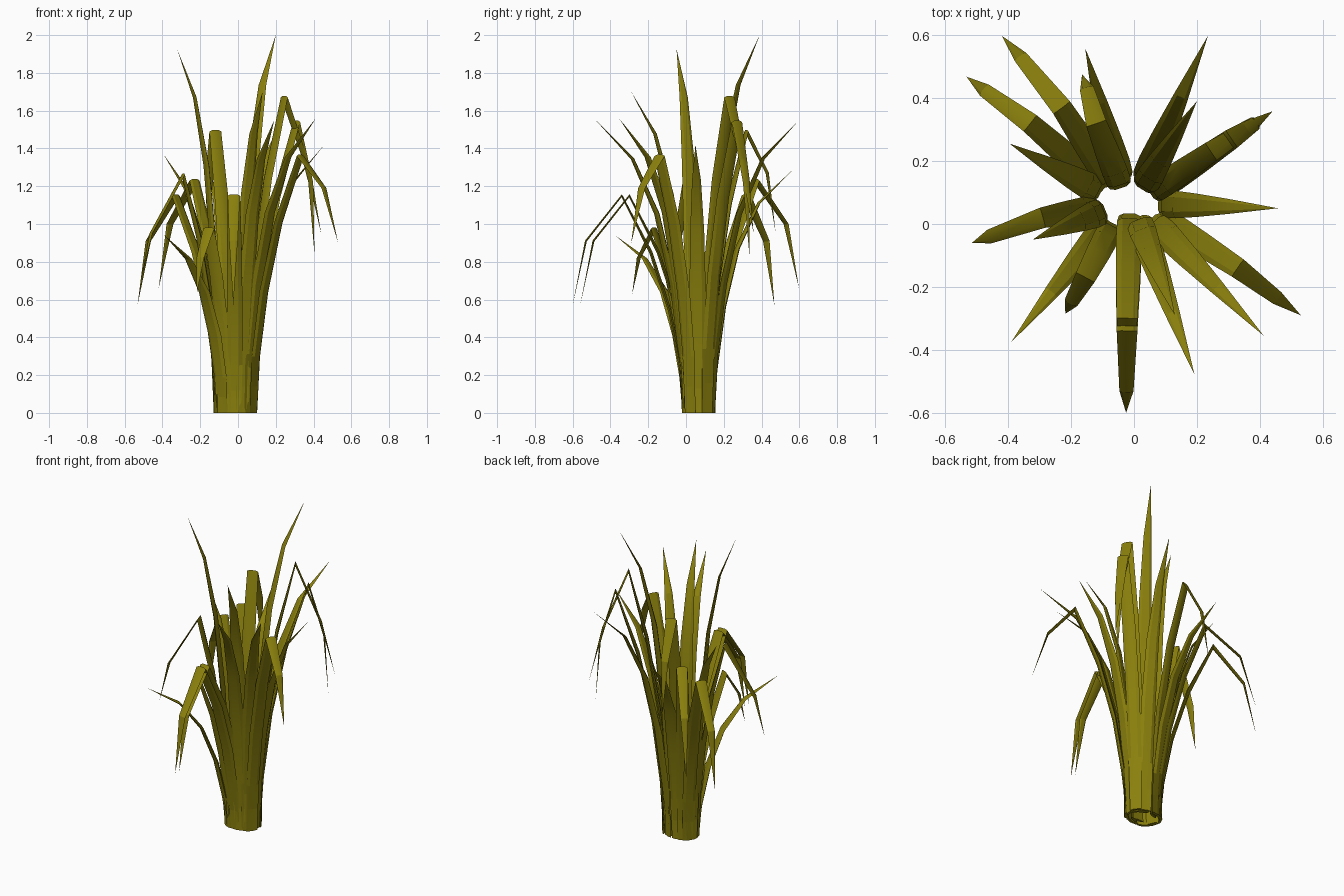
import bpy, bmesh, math
from mathutils import Vector

if "Cube" in bpy.data.objects:
    bpy.data.objects.remove(bpy.data.objects["Cube"])

mat = bpy.data.materials.new("olive green")
mat.diffuse_color = (0.255, 0.215, 0.004, 1)
mat.use_nodes = True
mat.node_tree.nodes["Principled BSDF"].inputs["Base Color"].default_value = mat.diffuse_color
CENTRE = Vector((-0.013, 0.066, 0))


def base_point(toward, r):
    d = (Vector((toward[0], toward[1], 0)) - CENTRE).normalized() * r
    return CENTRE + Vector((d.x * 1.3, d.y, 0))


def make_blade(name, path, widths, side):
    """Loft a flattened six-sided section along the path, closing to a point."""
    bm = bmesh.new()
    rings = []
    for i, (p, w) in enumerate(zip(path[:-1], widths)):
        if i == 0:
            n = Vector((-side.y, side.x, 0))
        else:
            t = (p - path[i - 1]).normalized() + (path[i + 1] - p).normalized()
            n = side.cross(t).normalized()
        h = 0.11 * w
        section = [(-.5, 0), (-.27, -1), (.27, -1), (.5, 0), (.27, 1), (-.27, 1)]
        rings.append([bm.verts.new(p + side * (a * w) + n * (b * h)) for a, b in section])
    tip = bm.verts.new(path[-1])
    bm.faces.new(rings[0])
    for a, b in zip(rings, rings[1:]):
        for k in range(6):
            m = (k + 1) % 6
            bm.faces.new((a[k], a[m], b[m], b[k]))
    for k in range(6):
        bm.faces.new((rings[-1][k], rings[-1][(k + 1) % 6], tip))
    bmesh.ops.recalc_face_normals(bm, faces=bm.faces)
    me = bpy.data.meshes.new(name)
    bm.to_mesh(me)
    bm.free()
    me.materials.append(mat)
    # smooth gentle bends, keep the folds crisp
    me.shade_smooth()
    me.set_sharp_from_angle(angle=math.radians(20))
    bpy.context.collection.objects.link(bpy.data.objects.new(name, me))


def side_of(a, b):
    d = b - a
    return Vector((-d.y, d.x, 0)).normalized()


# Upright blades: tip position and base radius
upright = [
    ((-0.322, -0.05, 1.925), .07), ((0.20, 0.39, 2.0), .06),
    ((0.235, 0.598, 1.55), .08), ((0.457, 0.05, 1.42), .075),
    ((-0.395, 0.255, 1.37), .085), ((0.412, -0.355, 1.56), .078),
    ((0.192, -0.478, 1.55), .08), ((0.13, -0.29, 1.70), .055),
    ((-0.155, 0.558, 1.28), .08), ((-0.39, -0.375, 0.94), .083),
]
UP = [(0, 0), (.03, .2), (.13, .44), (.31, .68), (.585, .868), (1, 1)]
for i, (tip, r) in enumerate(upright):
    tip = Vector(tip)
    b = base_point(tip, r)
    path = [Vector((b.x + (tip.x - b.x) * f, b.y + (tip.y - b.y) * f, tip.z * g)) for f, g in UP]
    make_blade(f"upright_blade_{i + 1}", path, (.07, .084, .087, .074, .047), side_of(b, tip))

# Drooping blades: peak, knee, tip and base radius
drooping = [
    ((-0.23, 0.37, 1.23), (-0.36, 0.53, 1.00), (-0.42, 0.598, 0.66), .083),
    ((-0.33, 0.32, 1.15), (-0.475, 0.425, 0.91), (-0.532, 0.468, 0.57), .085),
    ((-0.29, 0.02, 1.26), (-0.46, -0.04, 0.95), (-0.515, -0.06, 0.70), .08),
    ((-0.12, 0.32, 1.49), (-0.15, 0.43, 1.27), (-0.165, 0.475, 0.95), .06),
    ((0.33, -0.14, 1.36), (0.455, -0.235, 1.19), (0.53, -0.29, 0.90), .085),
    ((0.245, 0.23, 1.67), (0.37, 0.31, 1.30), (0.44, 0.358, 0.95), .065),
    ((0.31, 0.27, 1.54), (0.385, 0.32, 1.22), (0.405, 0.335, 0.84), .085),
    ((-0.022, -0.34, 1.15), (-0.024, -0.53, 0.91), (-0.025, -0.6, 0.57), .08),
    ((-0.022, -0.30, 1.15), (-0.024, -0.49, 0.91), (-0.025, -0.56, 0.57), .04),
    ((-0.155, -0.17, 0.975), (-0.20, -0.25, 0.82), (-0.218, -0.285, 0.63), .083),
]
RISE = [(0, 0), (.05, .22), (.22, .47), (.53, .74), (1, 1)]
for i, (peak, knee, tip, r) in enumerate(drooping):
    peak, knee, tip = Vector(peak), Vector(knee), Vector(tip)
    b = base_point(peak, r)
    path = [Vector((b.x + (peak.x - b.x) * f, b.y + (peak.y - b.y) * f, peak.z * g)) for f, g in RISE]
    make_blade(f"drooping_blade_{i + 1}", path + [knee, tip],
               (.068, .078, .082, .078, .066, .045), side_of(b, tip))
